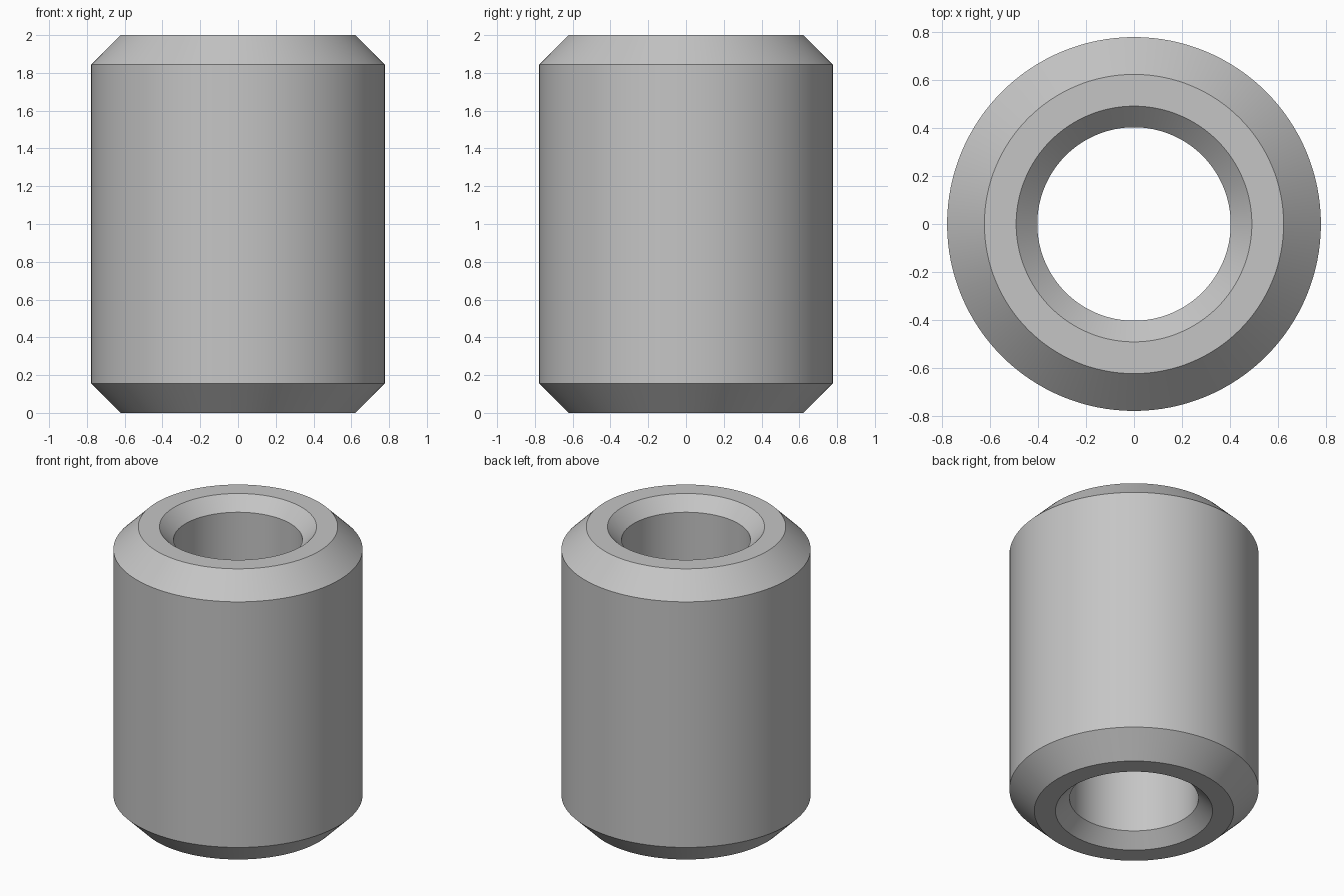
import bpy
import bmesh
import math

cube = bpy.data.objects.get("Cube")
if cube:
    bpy.data.objects.remove(cube, do_unlink=True)

HEIGHT = 2.0
OUTER_R, OUTER_CHAMFER = 0.777, 0.155
BORE_R, BORE_CHAMFER = 0.402, 0.088
SEGMENTS = 128

# Plain grey material
grey = bpy.data.materials.new("plain grey")
grey.use_nodes = True
colour = (0.56, 0.56, 0.56, 1.0)
grey.diffuse_color = colour
grey.node_tree.nodes["Principled BSDF"].inputs["Base Color"].default_value = colour

# Cross-section of the wall: lower half, then mirrored for the upper half
lower = [
    (BORE_R, BORE_CHAMFER),
    (BORE_R + BORE_CHAMFER, 0),
    (OUTER_R - OUTER_CHAMFER, 0),
    (OUTER_R, OUTER_CHAMFER),
]
profile = lower + [(r, HEIGHT - z) for r, z in reversed(lower)]

# Spin the closed section around the z axis
bm = bmesh.new()
verts = [bm.verts.new((r, 0, z)) for r, z in profile]
edges = [bm.edges.new((v, verts[(i + 1) % len(verts)])) for i, v in enumerate(verts)]
bmesh.ops.spin(bm, geom=verts + edges, cent=(0, 0, 0), axis=(0, 0, 1),
               angle=math.tau, steps=SEGMENTS, use_duplicate=False)
bmesh.ops.remove_doubles(bm, verts=bm.verts[:], dist=0.0001)
bmesh.ops.recalc_face_normals(bm, faces=bm.faces[:])

mesh = bpy.data.meshes.new("chamfered_sleeve")
bm.to_mesh(mesh)
bm.free()
mesh.materials.append(grey)
sleeve = bpy.data.objects.new("chamfered_sleeve", mesh)
bpy.context.collection.objects.link(sleeve)

# Smooth round walls with crisp chamfer edges
bpy.ops.object.select_all(action="DESELECT")
sleeve.select_set(True)
bpy.context.view_layer.objects.active = sleeve
bpy.ops.object.shade_smooth_by_angle(angle=math.radians(30))
